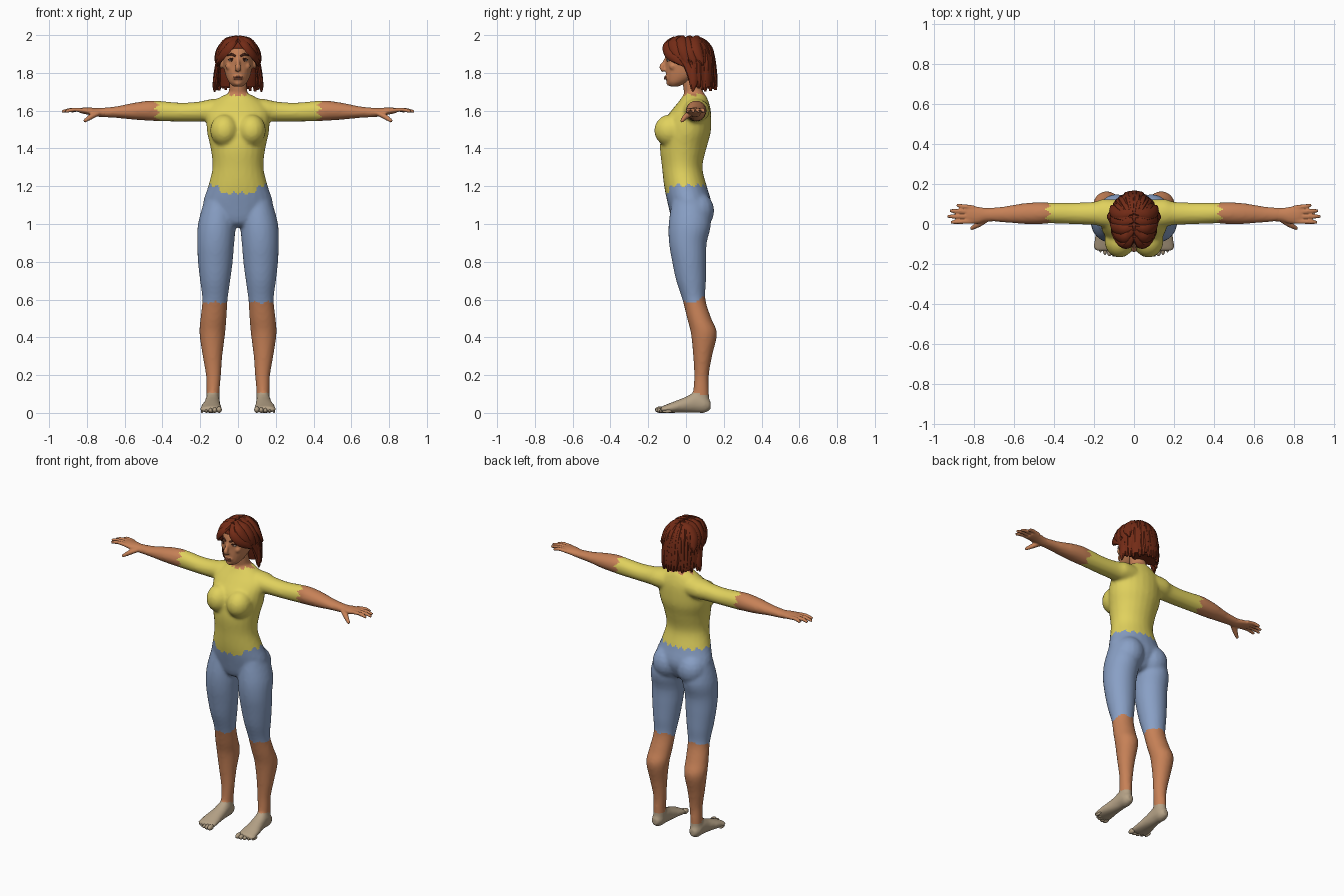
import bpy, bmesh, math, random
from mathutils import Vector, Matrix

random.seed(4)
cube = bpy.data.objects.get("Cube")
if cube:
    bpy.data.objects.remove(cube)


def material(name, colour):
    mat = bpy.data.materials.new(name)
    mat.use_nodes = True
    mat.diffuse_color = (*colour, 1)
    for node in mat.node_tree.nodes:
        if node.type == 'BSDF_PRINCIPLED':
            node.inputs["Base Color"].default_value = (*colour, 1)
            node.inputs["Roughness"].default_value = 0.8
    return mat


SKIN = material("skin", (0.57, 0.22, 0.095))
SHIRT = material("yellow shirt", (0.75, 0.64, 0.11))
SHORTS = material("blue shorts", (0.25, 0.35, 0.56))
FOOT = material("beige foot", (0.46, 0.36, 0.24))
HAIR = material("auburn hair", (0.17, 0.024, 0.008))
LIP = material("lip", (0.36, 0.11, 0.06))
BROW = material("dark brown", (0.07, 0.018, 0.01))
EYE = material("eye white", (0.6, 0.5, 0.42))


def spline(rows, steps):
    """Catmull-Rom through rows of numbers."""
    pts = [rows[0]] + list(rows) + [rows[-1]]
    out = []
    for a, b, c, d in zip(pts, pts[1:], pts[2:], pts[3:]):
        for i in range(steps):
            t = i / steps
            out.append([q + t / 2 * (r - p + t * (2 * p - 5 * q + 4 * r - s + t * (3 * (q - r) + s - p)))
                        for p, q, r, s in zip(a, b, c, d)])
    return out + [list(rows[-1])]


def loft(bm, rings, sides=24):
    """Closed skin over elliptical rings (centre, u, v)."""
    loops = []
    for c, u, v in rings:
        angles = [math.tau * i / sides for i in range(sides)]
        loops.append([bm.verts.new(c + u * math.cos(a) + v * math.sin(a)) for a in angles])
    for lo, hi in zip(loops, loops[1:]):
        for i in range(sides):
            j = (i + 1) % sides
            bm.faces.new((lo[i], lo[j], hi[j], hi[i]))
    bm.faces.new(loops[0])
    bm.faces.new(loops[-1])


def upright(bm, rows, s=1):
    """Rows: z, centre x, centre y, half width, half depth."""
    loft(bm, [(Vector((s * x, y, z)), Vector((w, 0, 0)), Vector((0, d, 0)))
              for z, x, y, w, d in spline(rows, 4)])


def sideways(bm, rows, s=1):
    """Rows: x, centre y, centre z, half depth, half height."""
    loft(bm, [(Vector((s * x, y, z)), Vector((0, d, 0)), Vector((0, 0, h)))
              for x, y, z, d, h in spline(rows, 4)])


def strand(bm, points, widths, thick, hub, sides=8, steps=3):
    """Flattened tapering tube whose flat side faces away from hub."""
    rows = spline([(*p, w) for p, w in zip(points, widths)], steps)
    pos = [Vector(r[:3]) for r in rows]
    rings = []
    for i, p in enumerate(pos):
        along = (pos[min(i + 1, len(pos) - 1)] - pos[max(i - 1, 0)]).normalized()
        out = p - Vector(hub)
        out = (out - along * out.dot(along)).normalized()
        w = max(rows[i][3], 0.002)
        rings.append((p, along.cross(out) * w, out * min(thick, w)))
    loft(bm, rings, sides)


def ball(bm, centre, radii):
    m = Matrix.Translation(centre) @ Matrix.Diagonal((*radii, 1))
    bmesh.ops.create_uvsphere(bm, u_segments=16, v_segments=10, radius=1, matrix=m)


def finish(name, bm, mats, voxel=0, relax=0, rule=None, angle=70):
    """Make the object; optionally fuse its overlapping parts and paint by rule."""
    bmesh.ops.recalc_face_normals(bm, faces=bm.faces)
    mesh = bpy.data.meshes.new(name)
    bm.to_mesh(mesh)
    bm.free()
    ob = bpy.data.objects.new(name, mesh)
    bpy.context.scene.collection.objects.link(ob)
    if voxel:
        mod = ob.modifiers.new("fuse", 'REMESH')
        mod.mode = 'VOXEL'
        mod.voxel_size = voxel
        mod = ob.modifiers.new("relax", 'SMOOTH')
        mod.iterations = relax
        bpy.context.view_layer.update()
        fused = bpy.data.meshes.new_from_object(ob.evaluated_get(bpy.context.evaluated_depsgraph_get()))
        ob.modifiers.clear()
        ob.data = fused
    ob.data.materials.clear()
    for mat in mats:
        ob.data.materials.append(mat)
    if rule:
        for face in ob.data.polygons:
            face.material_index = mats.index(rule(face.center))
    ob.data.shade_smooth()
    ob.data.set_sharp_from_angle(angle=math.radians(angle))
    return ob


# Body: torso, neck, arms, legs and feet fused into one skin
bm = bmesh.new()
upright(bm, [(.985, 0, .015, .05, .05), (1.01, 0, .015, .14, .085), (1.1, 0, .02, .185, .115),
             (1.2, 0, -.003, .158, .113), (1.3, 0, -.02, .135, .107), (1.4, 0, -.015, .145, .123),
             (1.48, 0, 0, .163, .13), (1.55, 0, .01, .168, .124), (1.61, 0, .03, .165, .1),
             (1.655, 0, .042, .12, .075), (1.685, 0, .045, .07, .058)])
upright(bm, [(1.6, 0, .05, .06, .055), (1.68, 0, .045, .052, .053), (1.72, 0, .035, .047, .05),
             (1.8, 0, .025, .045, .05)])
for s in (1, -1):
    ball(bm, (s * .072, -.085, 1.495), (.076, .084, .085))
    ball(bm, (s * .088, .06, 1.07), (.092, .09, .1))
    sideways(bm, [(.05, .05, 1.6, .07, .07), (.15, .055, 1.6, .07, .06), (.2, .053, 1.595, .058, .054),
                  (.3, .053, 1.592, .054, .05), (.42, .055, 1.598, .052, .054), (.47, .054, 1.6, .055, .053),
                  (.55, .052, 1.597, .052, .045), (.65, .048, 1.592, .04, .03), (.74, .047, 1.59, .033, .024)], s)
    upright(bm, [(1.12, .1, .02, .08, .095), (1, .112, .02, .1, .112), (.9, .118, .01, .098, .1),
                 (.8, .12, .017, .092, .09), (.7, .121, .027, .08, .079), (.6, .122, .042, .067, .061),
                 (.5, .13, .07, .069, .064), (.42, .136, .095, .068, .069), (.3, .135, .088, .052, .05),
                 (.2, .13, .082, .04, .039), (.12, .132, .08, .035, .041), (.05, .132, .08, .035, .043)], s)
    foot = [(.13, .135, .04, .022, .022), (.1, .135, .045, .036, .045), (.05, .135, .055, .039, .055),
            (0, .137, .043, .044, .043), (-.06, .142, .031, .054, .031), (-.11, .143, .021, .059, .021),
            (-.135, .143, .018, .054, .014)]
    loft(bm, [(Vector((s * x, y, z)), Vector((w, 0, 0)), Vector((0, 0, h))) for y, x, z, w, h in spline(foot, 4)])


def clothing(p):
    around = math.atan2(p.y, p.x)
    if abs(p.x) > .3:
        jag = .012 * math.sin(7 * math.atan2(p.z - 1.6, p.y - .05))
        return SKIN if abs(p.x) > .43 + jag else SHIRT
    if p.z > 1.684 + .008 * math.sin(9 * around):
        return SKIN
    dip = max(0, 1 - max(0, abs(p.x) - .07) * 20) if p.y < 0 else 0
    if p.z > 1.205 - .045 * dip + .009 * math.sin(17 * around):
        return SHIRT
    if p.z > .585 + .35 * max(0, p.y - .02) + .006 * math.sin(90 * p.x):
        return SHORTS
    return SKIN if p.z > .115 - .2 * p.y else FOOT


finish("body", bm, [SKIN, SHIRT, SHORTS, FOOT], .01, 5, clothing)

# Hands and toes, mirrored
for s, side in ((1, "left"), (-1, "right")):
    bm = bmesh.new()
    sideways(bm, [(.7, .047, 1.59, .034, .025), (.74, .046, 1.591, .034, .023), (.78, .044, 1.596, .042, .02),
                  (.82, .047, 1.6, .045, .016), (.84, .047, 1.601, .042, .012)], s)
    for root, tip_x, tip_y in ((.081, .885, .094), (.06, .92, .067), (.037, .932, .038), (.015, .915, .008)):
        mid = (.82 + tip_x) / 2
        strand(bm, [(s * .8, root, 1.6), (s * mid, (root + tip_y) / 2, 1.605), (s * tip_x, tip_y, 1.595)],
               (.013, .012, .008), .011, (s * mid, root, 1))
    strand(bm, [(s * .735, .03, 1.59), (s * .775, 0, 1.57), (s * .815, -.024, 1.543)],
           (.02, .016, .009), .015, (s * .7, 0, 1))
    finish(side + "_hand", bm, [SKIN], .005, 2)
    bm = bmesh.new()
    for i in range(5):
        size = .017 - .0022 * i
        ball(bm, (s * (.1 + .0225 * i), -.138 + .004 * i * i * .6, size), (size * .85, .026, size))
    finish(side + "_toes", bm, [FOOT])

# Head with nose, chin, cheeks and ears
bm = bmesh.new()
upright(bm, [(1.728, 0, -.062, .024, .02), (1.75, 0, -.045, .048, .055), (1.79, 0, -.012, .067, .095),
             (1.84, 0, .004, .077, .111), (1.89, 0, .01, .081, .119), (1.94, 0, .015, .076, .108),
             (1.97, 0, .02, .05, .08)])
strand(bm, [(0, -.1, 1.885), (0, -.115, 1.855), (0, -.128, 1.83), (0, -.115, 1.812)],
       (.009, .01, .016, .014), .014, (0, 0, 1.84))
ball(bm, (0, -.085, 1.748), (.022, .02, .018))
ball(bm, (0, -.095, 1.775), (.03, .018, .016))
for s in (1, -1):
    ball(bm, (s * .045, -.068, 1.835), (.022, .022, .022))
    ball(bm, (s * .088, .015, 1.855), (.012, .023, .034))
finish("head", bm, [SKIN], .006, 3)

# Eyes, brows and lips
for s, side in ((1, "left"), (-1, "right")):
    bm = bmesh.new()
    ball(bm, (s * .034, -.09, 1.867), (.016, .011, .006))
    finish(side + "_eye", bm, [EYE])
    bm = bmesh.new()
    ball(bm, (s * .034, -.097, 1.867), (.006, .006, .006))
    strand(bm, [(s * .016, -.1, 1.872), (s * .034, -.099, 1.876), (s * .053, -.083, 1.87)],
           (.002, .004, .002), .004, (0, 0, 1.87))
    finish(side + "_iris_and_lashes", bm, [BROW])
    bm = bmesh.new()
    strand(bm, [(s * .012, -.106, 1.888), (s * .036, -.096, 1.899), (s * .058, -.077, 1.892)],
           (.005, .006, .003), .005, (0, 0, 1.89))
    finish(side + "_brow", bm, [BROW])
bm = bmesh.new()
for z in (1.769, 1.778):
    ball(bm, (0, -.106, z), (.024, .011, .005))
finish("lips", bm, [LIP])

# Hair: an inner cap under overlapping tapered locks
bm = bmesh.new()
upright(bm, [(1.725, 0, .098, .1, .05), (1.78, 0, .09, .105, .062), (1.85, 0, .078, .1, .076),
             (1.9, 0, .047, .1, .102), (1.93, 0, .02, .095, .118), (1.965, 0, .015, .073, .095),
             (1.988, 0, .015, .03, .045)])
HUB = (0, .02, 1.84)
COUNT = 19
for i in range(COUNT):
    turn = math.radians(-76 + 152 * i / (COUNT - 1))
    hem = 1.705 + random.uniform(-.005, .03)
    path = []
    for z, r in ((1.985, .15), (1.972, .55), (1.93, .84), (1.87, .95), (1.79, 1), (hem, 1.02)):
        r += random.uniform(-.02, .02)
        path.append((.115 * r * math.sin(turn), .01 + .143 * r * math.cos(turn), z))
    strand(bm, path, (.008, .016, .02, .021, .021, .007), .013, HUB, 6)
for s in (1, -1):
    # Parted fringe, temple locks and the locks hanging beside the face
    strand(bm, [(s * .005, -.06, 1.983), (s * .035, -.105, 1.95), (s * .072, -.095, 1.905),
                (s * .098, -.05, 1.87), (s * .108, -.01, 1.835)], (.012, .024, .026, .022, .004), .013, HUB)
    strand(bm, [(s * .005, -.03, 1.988), (s * .05, -.075, 1.965), (s * .09, -.055, 1.91),
                (s * .105, -.005, 1.86), (s * .116, .025, 1.79), (s * .12, .03, 1.715)],
           (.012, .03, .03, .022, .02, .005), .013, HUB)
    for y in (-.02, .02, .06):
        strand(bm, [(s * .004, y, 1.987), (s * .06, y - .01, 1.972), (s * .098, y, 1.925),
                    (s * .108, y + .015, 1.88), (s * .11, y + .03, 1.84)], (.016, .028, .028, .024, .005), .012, HUB)
    strand(bm, [(s * .1, .03, 1.87), (s * .115, .035, 1.81), (s * .122, .04, 1.75), (s * .124, .035, 1.7)],
           (.01, .022, .022, .004), .012, HUB)
finish("hair", bm, [HAIR], angle=40)
